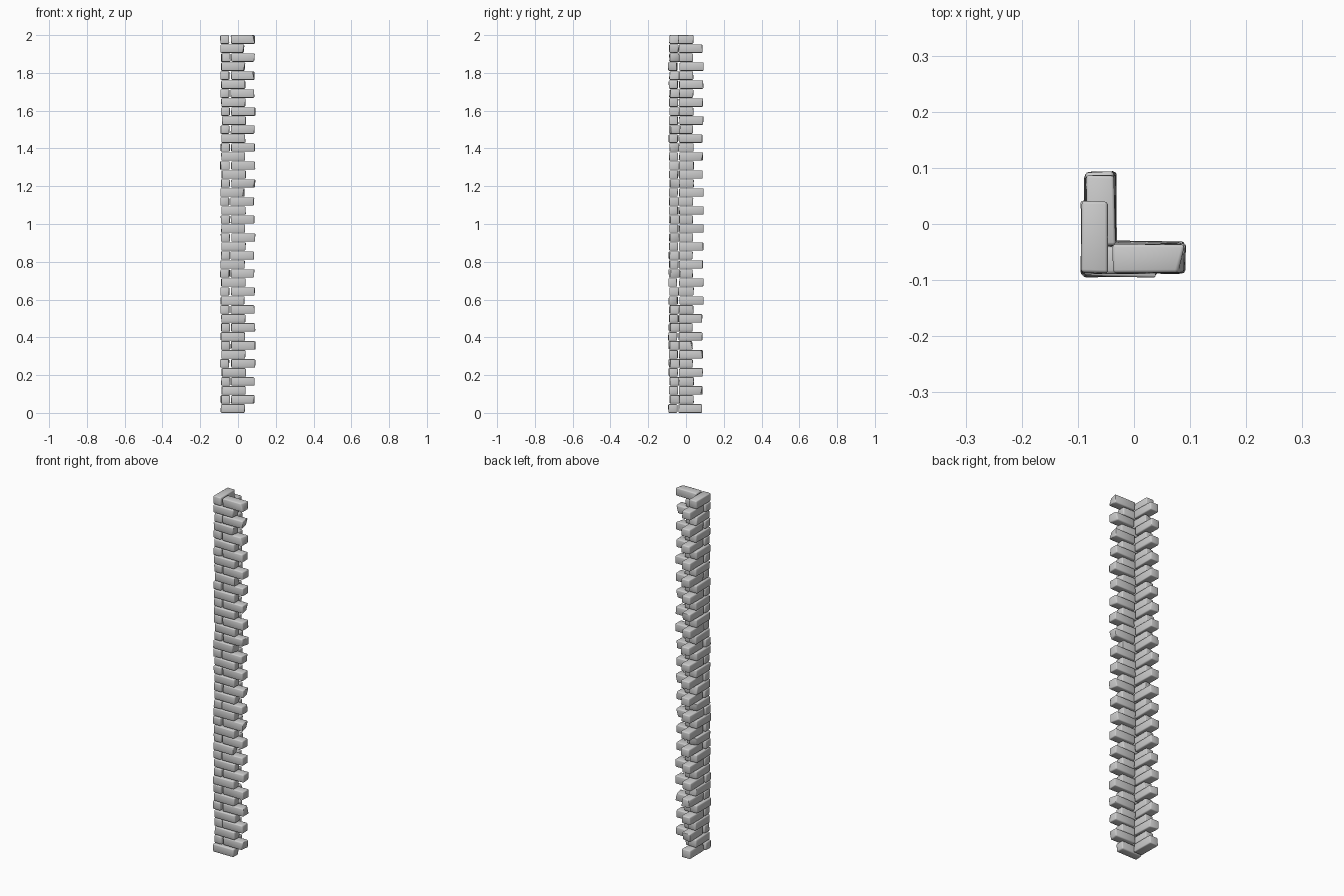
import bpy, bmesh, math, random
from mathutils import Vector

if "Cube" in bpy.data.objects:
    bpy.data.objects.remove(bpy.data.objects["Cube"])

random.seed(7)
COURSES = 42
PITCH = 2.0 / COURSES
HEIGHT = 0.0445


def j(a):
    return random.uniform(-a, a)


def add_brick(bm, x0, x1, y0, y1, z0, z1, swap):
    """Worn brick running along x; swap mirrors it to run along y."""
    b = bmesh.new()
    bmesh.ops.create_cube(b, size=1)
    tilt = j(0.0015)
    for v in b.verts:
        px = x1 if v.co.x > 0 else x0
        py = y1 if v.co.y > 0 else y0
        pz = z1 if v.co.z > 0 else z0
        v.co = Vector((px + j(0.002), py + j(0.0015) + tilt * (1 if v.co.x > 0 else -1), pz))
    # an occasional chipped outer end
    if random.random() < 0.2:
        e = max(b.verts, key=lambda v: v.co.x + random.uniform(0, 0.01))
        e.co.x -= 0.012
    bmesh.ops.bevel(b, geom=b.edges[:], offset=random.uniform(0.004, 0.0065), segments=2,
                    profile=0.5, affect='EDGES', clamp_overlap=True)
    if swap:
        for v in b.verts:
            v.co.x, v.co.y = v.co.y, v.co.x
        bmesh.ops.reverse_faces(b, faces=b.faces[:])
    tmp = bpy.data.meshes.new("tmp")
    b.to_mesh(tmp)
    b.free()
    bm.from_mesh(tmp)
    bpy.data.meshes.remove(tmp)


def finish(bm, name):
    bmesh.ops.recalc_face_normals(bm, faces=bm.faces[:])
    me = bpy.data.meshes.new(name)
    bm.to_mesh(me)
    bm.free()
    ob = bpy.data.objects.new(name, me)
    bpy.context.collection.objects.link(ob)
    bpy.context.view_layer.objects.active = ob
    ob.select_set(True)
    bpy.ops.object.shade_smooth_by_angle(angle=math.radians(50))
    ob.select_set(False)


corner, outer = bmesh.new(), bmesh.new()
for i in range(COURSES):
    # the corner brick alternates between the x arm and the y arm
    swap = i % 2 == 1
    mid = (i + 0.5) * PITCH
    z0, z1 = mid - HEIGHT / 2, mid + HEIGHT / 2
    if i == 0:
        z0 = 0
    if i == COURSES - 1:
        z1 = 2.0
    dx, dy = j(0.004), j(0.003)
    # corner brick reaches the outside corner
    add_brick(corner, -0.089 + dx, 0.038 + dx, -0.091 + dy, -0.044 + dy, z0, z1, swap)
    # butting brick continues the other arm
    dx, dy = j(0.004), j(0.003)
    add_brick(outer, -0.037 + dx * 0.5, 0.089 + dx, -0.085 + dy, -0.034 + dy, z0, z1, not swap)

finish(corner, "corner_bricks")
finish(outer, "butting_bricks")
